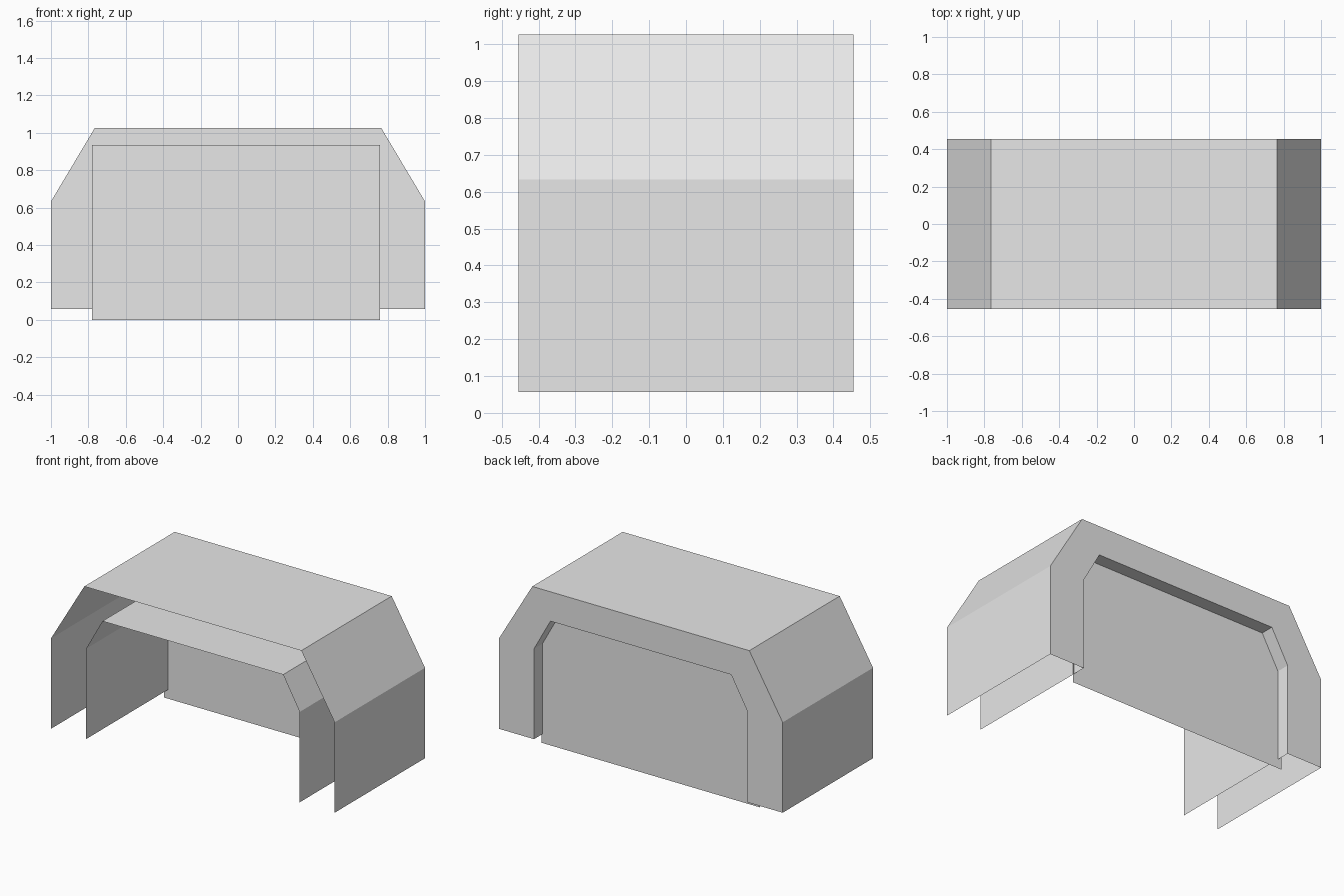
import bpy

cube = bpy.data.objects.get("Cube")
if cube:
    bpy.data.objects.remove(cube, do_unlink=True)

FRONT, BACK, PANEL_Y = -0.455, 0.455, 0.37

# Single grey material
grey = bpy.data.materials.new("light grey")
grey.use_nodes = True
grey.diffuse_color = (0.8, 0.8, 0.8, 1)
grey.node_tree.nodes["Principled BSDF"].inputs["Base Color"].default_value = (0.8, 0.8, 0.8, 1)


def make(name, verts, faces):
    mesh = bpy.data.meshes.new(name)
    mesh.from_pydata(verts, [], faces)
    mesh.materials.append(grey)
    obj = bpy.data.objects.new(name, mesh)
    bpy.context.collection.objects.link(obj)
    return obj


def arch(half):
    """Mirror a half profile, giving the full arch from +x foot to -x foot."""
    return half + [(-x, z) for x, z in reversed(half)]


def strip(name, rail_a, rail_b):
    """Bridge two matching rails of points with quads."""
    n = len(rail_a)
    faces = [(i, i + 1, n + i + 1, n + i) for i in range(n - 1)]
    return make(name, rail_a + rail_b, faces)


def at(profile, y):
    return [(x, y, z) for x, z in profile]


outer = arch([(1.0, 0.057), (1.0, 0.633), (0.765, 1.027)])
inner = arch([(0.753, 0.057), (0.753, 0.633), (0.637, 0.84)])

# Chamfered sheet shells, open at the front and underneath
strip("outer_shell", at(outer, FRONT), at(outer, BACK))
strip("inner_shell", at(inner, BACK), at(inner, FRONT))

# Flat frame closing the gap between the shells at the back
strip("back_frame", at(outer, BACK), at(inner, BACK))

# Recessed rear sheet, slightly off centre and hanging below the shells
panel = [(-0.78, 0), (0.76, 0), (0.76, 0.935), (-0.78, 0.935)]
make("back_panel", at(panel, PANEL_Y), [(3, 2, 1, 0)])
